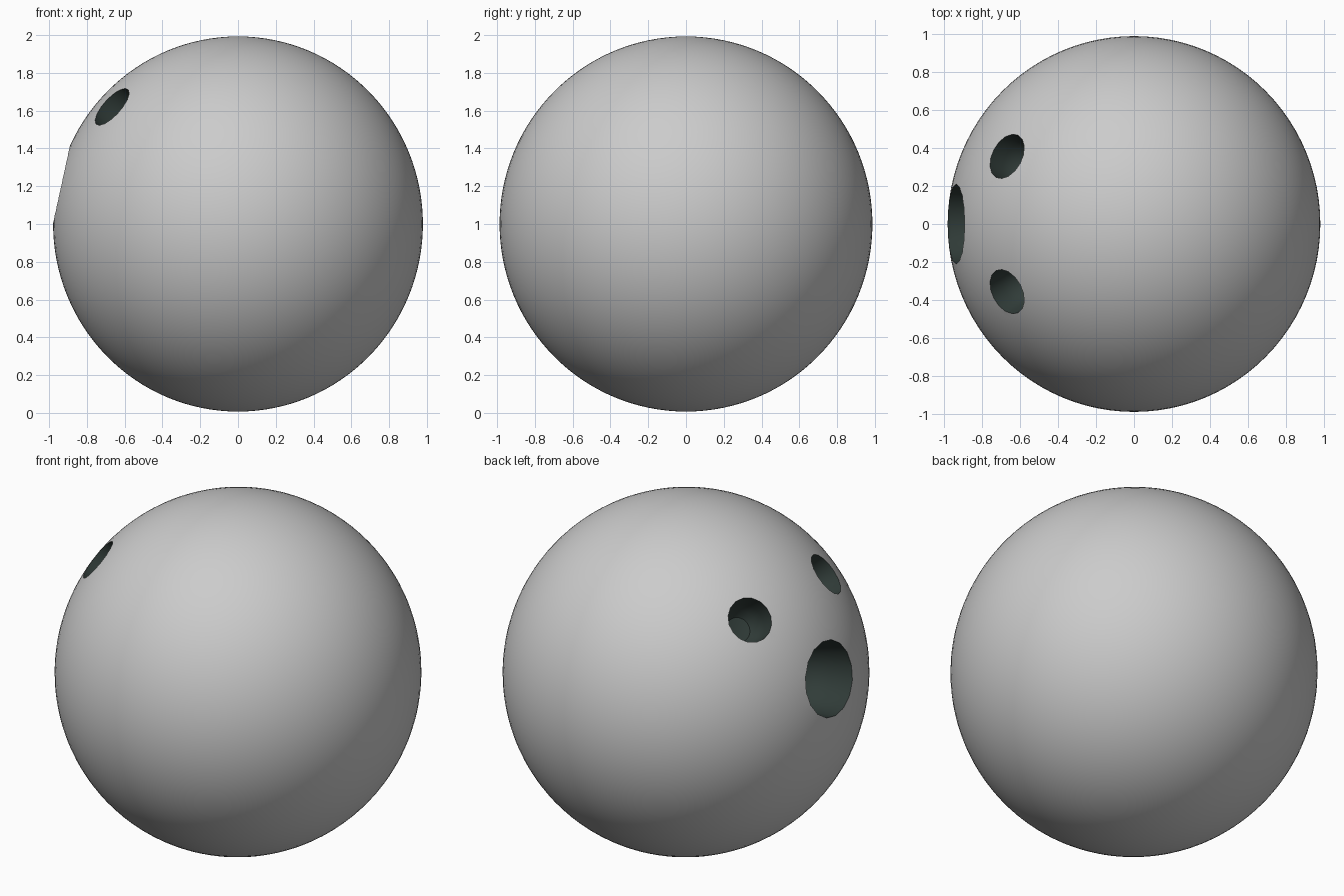
import bpy, bmesh, math
from mathutils import Vector

if "Cube" in bpy.data.objects:
    bpy.data.objects.remove(bpy.data.objects["Cube"])

CENTRE = Vector((0, 0, 1))
dark = bpy.data.materials.new("hole_dark")
dark.diffuse_color = (0.03, 0.045, 0.04, 1)
dark.use_nodes = True
dark.node_tree.nodes["Principled BSDF"].inputs["Base Color"].default_value = dark.diffuse_color

# ball: slightly squashed sphere with an unpainted slot and a dark slot
bpy.ops.mesh.primitive_uv_sphere_add(segments=96, ring_count=64, radius=1, location=CENTRE)
ball = bpy.context.object
ball.name = "bowling_ball"
ball.scale = (0.979, 0.987, 0.993)
bpy.ops.object.transform_apply(location=False, rotation=False, scale=True)
ball.data.materials.append(None)
ball.data.materials.append(dark)


def drill(name, point, radius, depth, sides=16):
    """Cut a round-bottomed hole pointing at the ball centre."""
    # (radius factor, depth along the axis), from outside inwards
    profile = [(1.0, 0.15), (1.0, -0.02), (0.93, -depth * 0.5), (0.8, -depth * 0.8),
               (0.55, -depth * 0.97), (0.25, -depth)]
    bm = bmesh.new()
    rings = []
    for f, z in profile:
        rings.append([bm.verts.new((radius * f * math.cos(2 * math.pi * i / sides),
                                    radius * f * math.sin(2 * math.pi * i / sides), z))
                      for i in range(sides)])
    for a, b in zip(rings, rings[1:]):
        for i in range(sides):
            j = (i + 1) % sides
            bm.faces.new((a[i], a[j], b[j], b[i]))
    bm.faces.new(rings[0])
    bm.faces.new(rings[-1])
    bmesh.ops.recalc_face_normals(bm, faces=bm.faces)
    for f in bm.faces:
        f.material_index = 1
    me = bpy.data.meshes.new(name)
    bm.to_mesh(me)
    bm.free()
    me.materials.append(None)
    me.materials.append(dark)
    cutter = bpy.data.objects.new(name, me)
    bpy.context.collection.objects.link(cutter)
    cutter.location = point
    cutter.rotation_euler = (Vector(point) - CENTRE).to_track_quat('Z', 'Y').to_euler()
    mod = ball.modifiers.new(name, 'BOOLEAN')
    mod.operation = 'DIFFERENCE'
    mod.solver = 'EXACT'
    mod.object = cutter
    bpy.context.view_layer.objects.active = ball
    bpy.ops.object.modifier_apply(modifier=name)
    bpy.data.objects.remove(cutter)


# thumb hole and the two mirrored finger holes
drill("thumb_hole", (-0.935, 0, 1.21), 0.21, 0.3)
for s in (-1, 1):
    drill("finger_hole", (-0.675, 0.36 * s, 1.628), 0.125, 0.2)

bpy.ops.object.select_all(action='DESELECT')
ball.select_set(True)
bpy.context.view_layer.objects.active = ball
bpy.ops.object.shade_smooth_by_angle(angle=math.radians(35))
